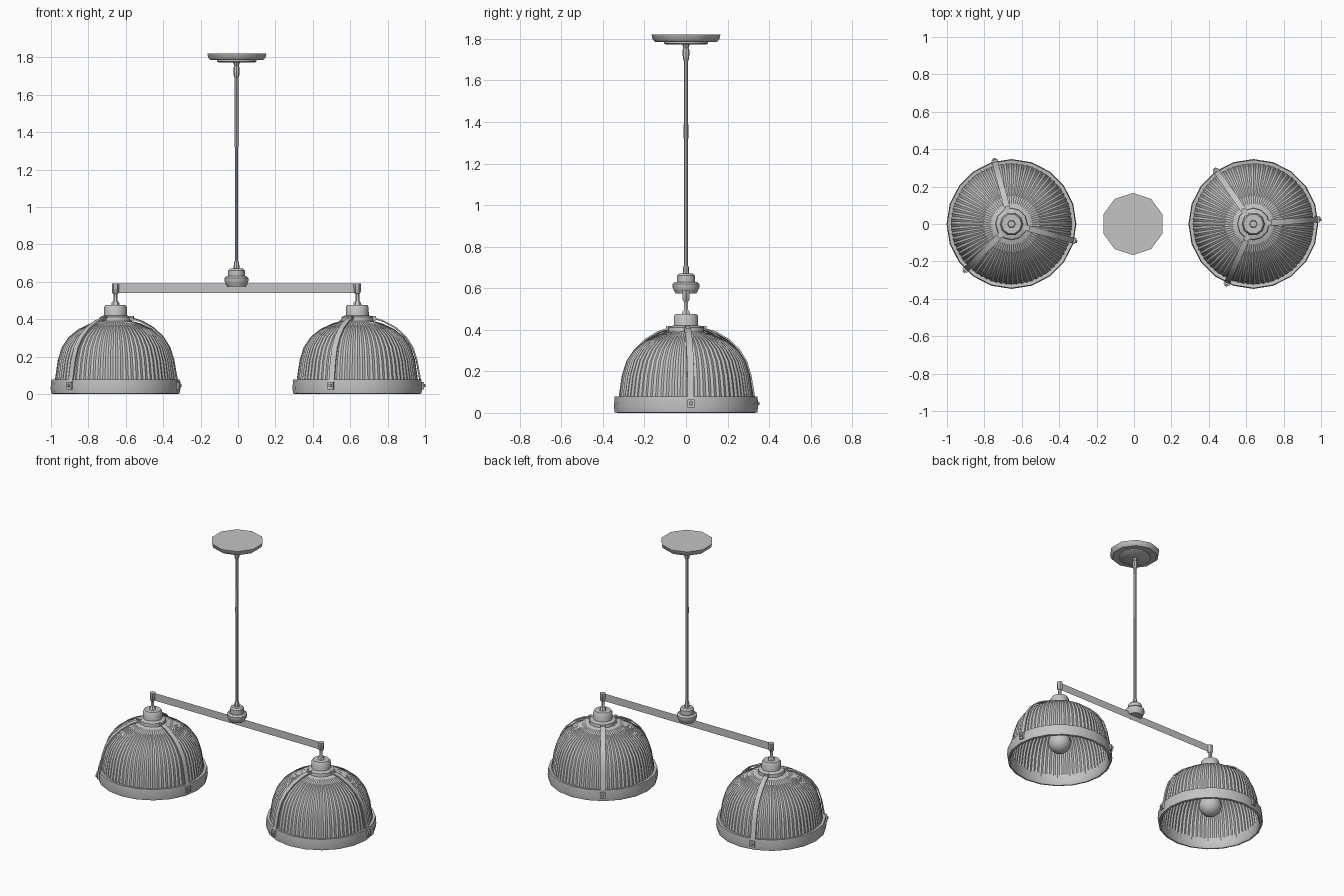
import bpy, bmesh
from math import sin, cos, pi, radians
from mathutils import Matrix, Vector

cube = bpy.data.objects.get("Cube")
if cube:
    bpy.data.objects.remove(cube)

GREY = (0.55, 0.55, 0.55, 1)
metal = bpy.data.materials.new("plain grey")
metal.use_nodes = True
metal.diffuse_color = GREY
metal.node_tree.nodes["Principled BSDF"].inputs["Base Color"].default_value = GREY


def finish(name, bm, smooth=40, loc=(0, 0, 0)):
    """Turn a bmesh into a named object."""
    mesh = bpy.data.meshes.new(name)
    bm.to_mesh(mesh)
    bm.free()
    mesh.materials.append(metal)
    ob = bpy.data.objects.new(name, mesh)
    ob.location = loc
    bpy.context.collection.objects.link(ob)
    bpy.ops.object.select_all(action='DESELECT')
    ob.select_set(True)
    bpy.context.view_layer.objects.active = ob
    bpy.ops.object.shade_smooth_by_angle(angle=radians(smooth))
    return ob


def lathe(name, profile, sides, loc=(0, 0, 0), flute=0, turn=0, caps=True, smooth=40):
    """Spin (radius, z) points round z; flute sinks alternate columns by that depth."""
    bm = bmesh.new()
    rings = []
    for r, z in profile:
        ring = []
        for i in range(sides):
            a = 2 * pi * i / sides + turn
            rr = r - flute * (i % 2)
            ring.append(bm.verts.new((rr * cos(a), rr * sin(a), z)))
        rings.append(ring)
    for low, high in zip(rings, rings[1:]):
        for i in range(sides):
            j = (i + 1) % sides
            bm.faces.new((low[i], low[j], high[j], high[i]))
    if caps:
        bm.faces.new(rings[0][::-1])
        bm.faces.new(rings[-1])
    bmesh.ops.recalc_face_normals(bm, faces=bm.faces)
    return finish(name, bm, smooth, loc)


def add_box(bm, size, center):
    verts = bmesh.ops.create_cube(bm, size=1)["verts"]
    bmesh.ops.scale(bm, vec=size, verts=verts)
    bmesh.ops.translate(bm, vec=center, verts=verts)


def strap(name, angle, loc):
    """Thin bent strip from collar to rim, with a clip and bolt."""
    bm = bmesh.new()
    path = [(0.08, 0.412), (0.145, 0.392), (0.21, 0.356), (0.262, 0.308),
            (0.3, 0.25), (0.322, 0.18), (0.338, 0.09), (0.352, 0.03)]
    rows = []
    for r, z in path:
        n = Vector((r, 0, z)).normalized() * 0.008
        rows.append([bm.verts.new(p) for p in (
            (r, -0.016, z), (r, 0.016, z),
            (r - n.x, 0.016, z - n.z), (r - n.x, -0.016, z - n.z))])
    for a, b in zip(rows, rows[1:]):
        for i in range(4):
            j = (i + 1) % 4
            bm.faces.new((a[i], a[j], b[j], b[i]))
    bm.faces.new(rows[0])
    bm.faces.new(rows[-1][::-1])
    add_box(bm, (0.02, 0.034, 0.04), (0.345, 0, 0.045))
    add_box(bm, (0.03, 0.02, 0.024), (0.085, 0, 0.405))
    bmesh.ops.create_cone(bm, segments=8, radius1=0.01, radius2=0.008, depth=0.02,
                          cap_ends=True, matrix=Matrix.Translation((0.354, 0, 0.045))
                          @ Matrix.Rotation(pi / 2, 4, 'Y'))
    bmesh.ops.recalc_face_normals(bm, faces=bm.faces)
    ob = finish(name, bm, 30, loc)
    ob.rotation_euler.z = radians(angle)


def lamp(side, x, strap_angles):
    at = (x, 0, 0)
    # fluted open dome, closed by a plain crown
    lathe(side + "_shade",
          [(0.326, 0.05), (0.322, 0.09), (0.309, 0.18), (0.287, 0.25), (0.25, 0.305),
           (0.198, 0.347), (0.135, 0.377), (0.1, 0.387)],
          144, at, flute=0.0055, caps=False, smooth=18)
    lathe(side + "_shade_crown", [(0.102, 0.385), (0.07, 0.395)], 24, at, caps=False)
    # rim band, closed loop in section
    lathe(side + "_rim_band",
          [(0.322, 0.075), (0.322, 0.012), (0.33, 0.0), (0.343, 0.003), (0.347, 0.03),
           (0.343, 0.078), (0.322, 0.075)], 20, at, caps=False)
    # collar, socket cup and hanging stem with its end knob
    lathe(side + "_collar", [(0.07, 0.382), (0.086, 0.39), (0.084, 0.412),
                             (0.064, 0.42)], 12, at)
    lathe(side + "_socket_cup", [(0.062, 0.415), (0.06, 0.467), (0.053, 0.476)], 10, at)
    lathe(side + "_stem", [(0.022, 0.474), (0.02, 0.488), (0.011, 0.498), (0.011, 0.535),
                           (0.018, 0.542), (0.02, 0.592)], 6, at)
    # bulb and its holder
    lathe(side + "_bulb", [(0.012, 0.062), (0.042, 0.073), (0.066, 0.097), (0.077, 0.132),
                           (0.068, 0.167), (0.048, 0.197), (0.036, 0.225), (0.034, 0.26)],
          16, at, smooth=60)
    lathe(side + "_bulb_holder", [(0.04, 0.24), (0.044, 0.3), (0.05, 0.4)], 12, at)
    for i, angle in enumerate(strap_angles):
        strap(f"{side}_strap_{i + 1}", angle, at)


lamp("right", -0.655, (105, 225, 345))
lamp("left", 0.638, (4, 125, 246))

# crossbar: thin upright sheet
bm = bmesh.new()
bm.faces.new([bm.verts.new((x, 0, z)) for x, z in (
    (-0.658, 0.54), (0.642, 0.54), (0.642, 0.592), (-0.658, 0.592))])
finish("crossbar", bm)

# central hub and rod
mid = (-0.008, 0, 0)
lathe("hub_disc", [(0.05, 0.575), (0.058, 0.59), (0.064, 0.605), (0.064, 0.62),
                   (0.053, 0.63)], 12, mid)
lathe("hub_cap", [(0.045, 0.628), (0.045, 0.66), (0.034, 0.67)], 10, mid)
lathe("rod_ferrule", [(0.016, 0.668), (0.014, 0.7), (0.01, 0.71)], 8, mid)
lathe("lower_rod", [(0.009, 0.7), (0.009, 1.33)], 8, mid)
lathe("upper_rod", [(0.011, 1.32), (0.01, 1.71)], 8, mid)
lathe("swivel", [(0.01, 1.69), (0.015, 1.705), (0.017, 1.745), (0.012, 1.755),
                 (0.018, 1.772)], 8, mid)

# ceiling canopy
above = (-0.006, 0, 0)
lathe("canopy", [(0.148, 1.786), (0.16, 1.796), (0.166, 1.82)], 10, above, turn=pi / 2)
lathe("canopy_inner_disc", [(0.095, 1.772), (0.105, 1.778), (0.105, 1.788)], 12, above)
